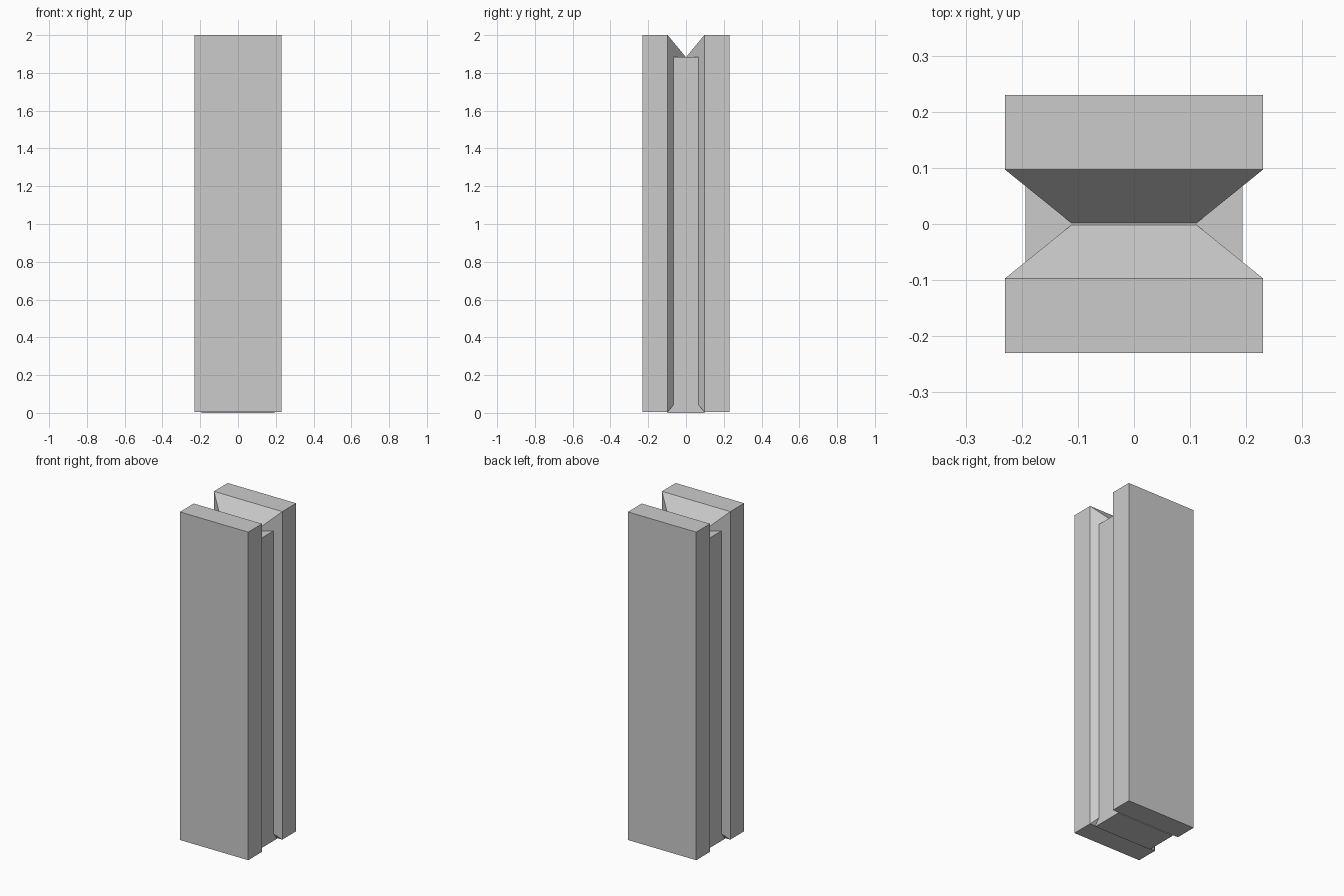
import bpy, bmesh

if "Cube" in bpy.data.objects:
    bpy.data.objects.remove(bpy.data.objects["Cube"])

HALF_W = 0.23        # half width and half depth of the post
Z0, Z1 = 0.005, 2.0  # bottom and top of the slabs


def add_object(name, bm):
    bmesh.ops.recalc_face_normals(bm, faces=bm.faces)
    mesh = bpy.data.meshes.new(name)
    bm.to_mesh(mesh)
    bm.free()
    obj = bpy.data.objects.new(name, mesh)
    bpy.context.collection.objects.link(obj)
    return obj


def loft(name, rings):
    """Join rectangles (y, half width, z low, z high) along y, capped at both ends."""
    bm = bmesh.new()
    loops = [[bm.verts.new(p) for p in ((-w, y, a), (w, y, a), (w, y, b), (-w, y, b))]
             for y, w, a, b in rings]
    for r, s in zip(loops, loops[1:]):
        for i in range(4):
            j = (i + 1) % 4
            bm.faces.new((r[i], r[j], s[j], s[i]))
    bm.faces.new(loops[0])
    bm.faces.new(loops[-1])
    return add_object(name, bm)


# Front and back slabs, each with a tapered inner face pointing to the middle
for name, side in (("front_slab", -1), ("back_slab", 1)):
    loft(name, [(side * HALF_W, HALF_W, Z0, Z1),
                (side * 0.097, HALF_W, Z0, Z1),
                (side * 0.002, 0.112, Z0 + 0.115, Z1 - 0.115)])

# Core block joining the slabs
loft("core", [(-0.097, 0.193, 0, 1.885), (0.097, 0.193, 0, 1.885)])
